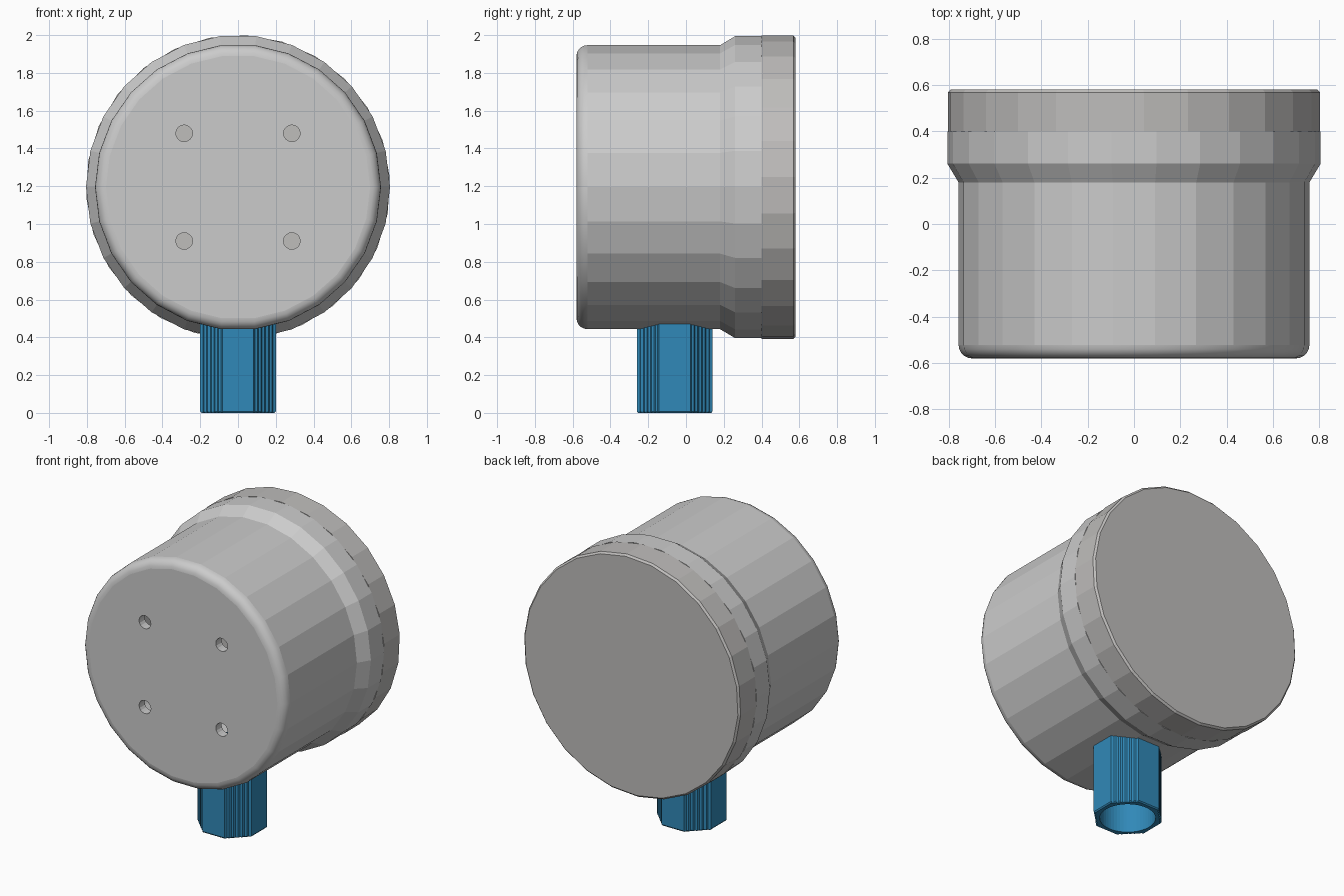
import bpy, bmesh
from math import sin, cos, radians, pi, atan2, hypot
from mathutils import Matrix, Vector

if "Cube" in bpy.data.objects:
    bpy.data.objects.remove(bpy.data.objects["Cube"])

CZ = 1.195      # height of the drum axis
SIDES = 26


def material(name, color):
    m = bpy.data.materials.new(name)
    m.diffuse_color = color
    m.use_nodes = True
    m.node_tree.nodes["Principled BSDF"].inputs["Base Color"].default_value = m.diffuse_color
    return m


def loft(name, rings, caps=True, loop=False, smooth=(), mat=None):
    """Skin a list of equal-length point rings; smooth lists the soft bands."""
    bm = bmesh.new()
    vr = [[bm.verts.new(p) for p in r] for r in rings]
    n = len(vr[0])
    for k in range(len(vr) if loop else len(vr) - 1):
        a, b = vr[k], vr[(k + 1) % len(vr)]
        for i in range(n):
            j = (i + 1) % n
            f = bm.faces.new((a[i], a[j], b[j], b[i]))
            f.smooth = k in smooth
    if caps:
        bm.faces.new(vr[0])
        bm.faces.new(vr[-1])
    bmesh.ops.recalc_face_normals(bm, faces=bm.faces[:])
    me = bpy.data.meshes.new(name)
    bm.to_mesh(me)
    bm.free()
    ob = bpy.data.objects.new(name, me)
    bpy.context.collection.objects.link(ob)
    if mat:
        me.materials.append(mat)
    return ob


def ring(r, y, phase, n=SIDES):
    """Circle around the y axis of the drum; phase is measured from the top."""
    return [(r * sin(phase + 2 * pi * i / n), y, CZ + r * cos(phase + 2 * pi * i / n))
            for i in range(n)]


def cylinder_cutter(name, r, start, end, n=16):
    a, b = Vector(start), Vector(end)
    rot = (b - a).to_track_quat('Z', 'Y').to_matrix().to_4x4()
    rings = []
    for c in (a, b):
        m = Matrix.Translation(c) @ rot
        rings.append([m @ Vector((r * cos(2 * pi * i / n), r * sin(2 * pi * i / n), 0))
                      for i in range(n)])
    ob = loft(name, rings)
    ob.hide_render = True
    return ob


def cut(ob, cutter):
    mod = ob.modifiers.new("cut", 'BOOLEAN')
    mod.operation = 'DIFFERENCE'
    mod.solver = 'EXACT'
    mod.object = cutter
    bpy.context.view_layer.objects.active = ob
    bpy.ops.object.modifier_apply(modifier=mod.name)
    bpy.data.objects.remove(cutter)


# Housing: hollow cup with a rounded front edge and a flared rear collar
R, B = 0.757, 0.058
profile = [(R - B + B * sin(t), -0.58 + B - B * cos(t))
           for t in (radians(90 * i / 5) for i in range(6))]
profile += [(R, 0.18), (0.805, 0.26), (0.805, 0.40),
            (0.755, 0.40), (0.755, 0.28), (0.70, 0.20), (0.70, -0.52)]
housing = loft("housing", [ring(r, y, pi / SIDES) for r, y in profile], smooth=range(5))

# Four screw holes in the front and one opening for the pipe
for sx in (-1, 1):
    for sz in (-1, 1):
        x, z = sx * 0.285, CZ + sz * 0.285
        cut(housing, cylinder_cutter("screw_hole", 0.044, (x, -0.7, z), (x, -0.45, z)))
cut(housing, cylinder_cutter("pipe_opening", 0.185, (0, -0.06, 0.2), (0, -0.06, 0.7), 24))

# Rear lid, its facets turned slightly against the housing
loft("rear_lid", [ring(r, y, radians(3)) for r, y in
                  ((0.805, 0.40), (0.805, 0.568), (0.793, 0.58))],
     mat=material("lid_grey", (0.52, 0.51, 0.5, 1)))

# Pipe: octagonal tube with finely ribbed diagonal faces
outer = []
for q in range(4):
    rot = Matrix.Rotation(q * pi / 2, 2)
    for i in range(13):
        p = Vector((0.2, 0.083)).lerp(Vector((0.083, 0.2)), i / 12)
        outer.append(rot @ (p * (0.97 if i % 2 else 1)))
inner = [Vector((cos(t), sin(t))) * 0.17
         for t in (pi / 4 + (i - 6) * 2 * pi / 52 for i in range(52))]
pipe_rings = [[(p.x * s, p.y * s - 0.06, z) for p in pts] for pts, s, z in
              ((outer, 0.97, 0), (outer, 1, 0.008), (outer, 1, 0.53),
               (inner, 1, 0.53), (inner, 1, 0))]
loft("pipe", pipe_rings, caps=False, loop=True,
     mat=material("pipe_blue", (0.03, 0.25, 0.48, 1)))
